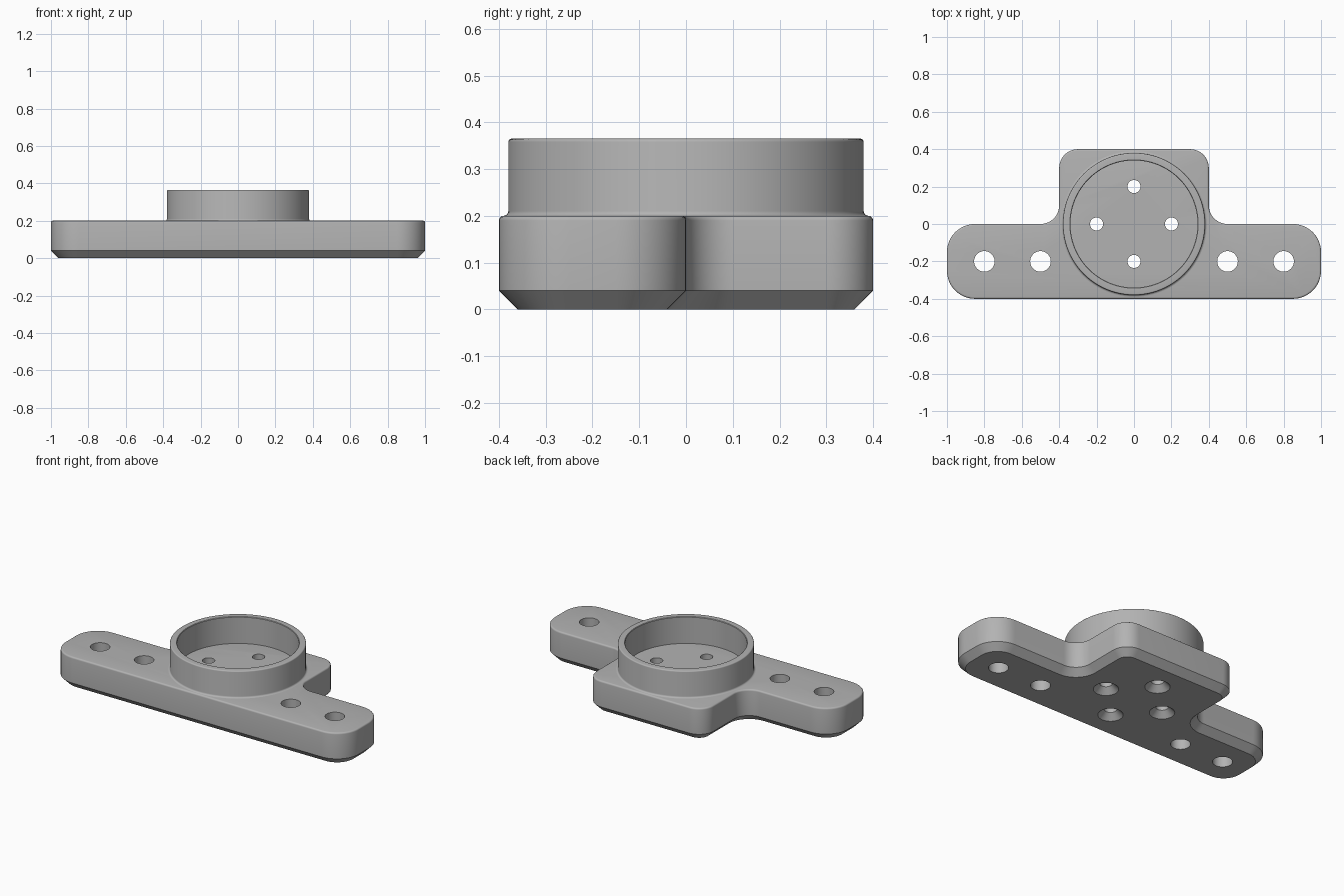
import bpy
import bmesh
from math import cos, sin, pi, radians

cube = bpy.data.objects.get("Cube")
if cube:
    bpy.data.objects.remove(cube, do_unlink=True)

grey = bpy.data.materials.new("plain grey")
grey.use_nodes = True
colour = (0.45, 0.45, 0.45, 1)
grey.diffuse_color = colour
grey.node_tree.nodes["Principled BSDF"].inputs["Base Color"].default_value = colour


def arc(cx, cy, r, start, end, steps):
    """Points along an arc, angles in degrees."""
    angles = [radians(start + (end - start) * i / steps) for i in range(steps + 1)]
    return [(cx + r * cos(a), cy + r * sin(a)) for a in angles]


def loft(bm, rings, closed=False):
    """Skin rings of points; cap the ends unless the rings form a closed loop."""
    loops = [[bm.verts.new(p) for p in ring] for ring in rings]
    pairs = list(zip(loops, loops[1:]))
    if closed:
        pairs.append((loops[-1], loops[0]))
    else:
        bm.faces.new(loops[0][::-1])
        bm.faces.new(loops[-1])
    n = len(loops[0])
    for low, high in pairs:
        for i in range(n):
            j = (i + 1) % n
            bm.faces.new((low[i], low[j], high[j], high[i]))


def circle(x, y, r, z, n):
    return [(x + r * cos(2 * pi * i / n), y + r * sin(2 * pi * i / n), z) for i in range(n)]


def make_object(name, bm):
    bmesh.ops.recalc_face_normals(bm, faces=bm.faces[:])
    mesh = bpy.data.meshes.new(name)
    bm.to_mesh(mesh)
    bm.free()
    obj = bpy.data.objects.new(name, mesh)
    bpy.context.collection.objects.link(obj)
    mesh.materials.append(grey)
    return obj


def activate(obj):
    bpy.ops.object.select_all(action='DESELECT')
    obj.select_set(True)
    bpy.context.view_layer.objects.active = obj


def plate_outline(inset, z):
    """T-shaped outline: rounded arms, filleted inner corners, rounded block."""
    half = arc(0.85, -0.25, 0.15 - inset, -90, 0, 12)
    half += arc(0.85, -0.15, 0.15 - inset, 0, 90, 12)
    half += arc(0.5, 0.1, 0.1 + inset, 270, 180, 12)
    half += arc(0.3, 0.3, 0.1 - inset, 0, 90, 12)
    points = half + [(-x, y) for x, y in reversed(half)]
    return [(x, y, z) for x, y in points]


# Base plate with chamfered underside and softened top edge
edge = 0.01
sections = [(0.04, 0), (0, 0.04)]
sections += [(edge - x, z) for x, z in arc(0, 0.2 - edge, edge, 0, 90, 4)]
bm = bmesh.new()
loft(bm, [plate_outline(inset, z) for inset, z in sections])
plate = make_object("base_plate", bm)

# Hole cutters: straight arm holes and countersunk centre holes
bm = bmesh.new()
for x in (-0.8, -0.5, 0.5, 0.8):
    loft(bm, [circle(x, -0.2, 0.055, z, 40) for z in (-0.1, 0.3)])
for x, y in ((0.2, 0), (-0.2, 0), (0, 0.2), (0, -0.2)):
    profile = [(0.08, -0.01), (0.035, 0.035), (0.035, 0.3)]
    loft(bm, [circle(x, y, r, z, 32) for r, z in profile])
cutter = make_object("hole_cutter", bm)
cutter.hide_render = True

drill = plate.modifiers.new("holes", 'BOOLEAN')
drill.operation = 'DIFFERENCE'
drill.solver = 'EXACT'
drill.object = cutter
activate(plate)
bpy.ops.object.modifier_apply(modifier=drill.name)
bpy.data.objects.remove(cutter, do_unlink=True)

# Raised collar: foot fillet, rounded rim, straight bore
profile = [(0.34, 0.19), (0.39, 0.19)]
profile += arc(0.39, 0.21, edge, 270, 180, 4)
profile += arc(0.373, 0.358, 0.007, 0, 90, 4)
profile += [(0.343, 0.365), (0.34, 0.362)]
bm = bmesh.new()
loft(bm, [circle(0, 0, r, z, 96) for r, z in profile], closed=True)
collar = make_object("round_collar", bm)

for obj in (plate, collar):
    activate(obj)
    bpy.ops.object.shade_smooth_by_angle(angle=radians(30))
